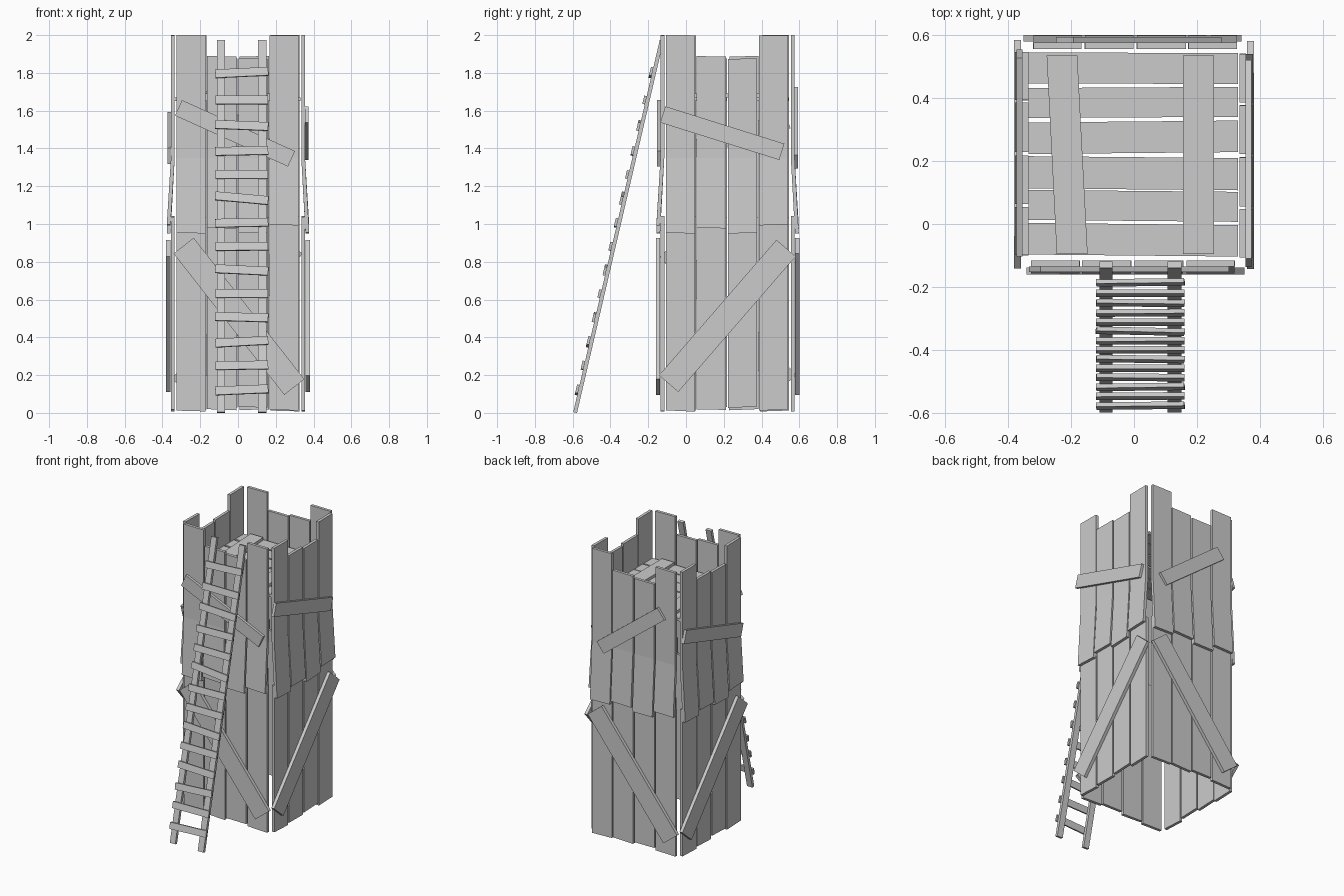
import bpy, bmesh, math, random
from mathutils import Matrix, Vector

if "Cube" in bpy.data.objects:
    bpy.data.objects.remove(bpy.data.objects["Cube"])

random.seed(4)
CENTRE = Matrix.Translation((0, 0.22, 0))


def loft(name, rings, mat=Matrix()):
    """Closed solid through four-cornered rings."""
    bm = bmesh.new()
    loops = [[bm.verts.new(mat @ Vector(p)) for p in r] for r in rings]
    for a, b in zip(loops, loops[1:]):
        for i in range(4):
            j = (i + 1) % 4
            bm.faces.new((a[i], a[j], b[j], b[i]))
    bm.faces.new(loops[0][::-1])
    bm.faces.new(loops[-1])
    bmesh.ops.recalc_face_normals(bm, faces=bm.faces)
    me = bpy.data.meshes.new(name)
    bm.to_mesh(me)
    bm.free()
    ob = bpy.data.objects.new(name, me)
    bpy.context.collection.objects.link(ob)
    return ob


def plank(name, x0, x1, sections, mat):
    """Upright plank; sections are (z, tilt of the cut, inner distance)."""
    rings = []
    for z, t, d in sections:
        rings.append([(x0, -d, z - t), (x1, -d, z + t),
                      (x1, -d - 0.02, z + t), (x0, -d - 0.02, z - t)])
    loft(name, rings, mat)


def board(name, a, b, width, d0, d1, mat):
    """Board on a wall, from a to b in wall (x, z) coordinates."""
    a, b = Vector(a), Vector(b)
    n = Vector((a.y - b.y, b.x - a.x)).normalized() * width / 2
    rings = []
    for p in (a, b):
        lo, hi = p - n, p + n
        rings.append([(lo.x, -d0, lo.y), (hi.x, -d0, hi.y),
                      (hi.x, -d1, hi.y), (lo.x, -d1, lo.y)])
    loft(name, rings, mat)


# Walls: four lower planks, four flared upper planks, two braces each
SPANS = [(-0.325, -0.172), (-0.164, -0.008), (0.003, 0.157), (0.167, 0.32)]
LOW_Z = [0.01, 0.017, 0.03, 0.015]
UP_Z = [0.952, 0.978, 0.952, 0.995]
TOP_Z = [2.0, 1.888, 1.875, 1.998]
WALLS = {
    "front": (((-0.288, 0.885), (0.298, 0.137)), ((-0.315, 1.615), (0.283, 1.345))),
    "right": (((-0.312, 0.155), (0.31, 0.872)), ((-0.343, 1.58), (0.287, 1.382))),
    "back": (((-0.288, 0.885), (0.298, 0.137)), ((-0.25, 1.33), (0.22, 1.69))),
    "left": (((-0.312, 0.155), (0.31, 0.872)), ((-0.32, 1.55), (0.31, 1.36))),
}
for k, (side, (low, up)) in enumerate(WALLS.items()):
    m = CENTRE @ Matrix.Rotation(k * math.pi / 2, 4, 'Z')
    for i, (x0, x1) in enumerate(SPANS):
        t = random.uniform(-0.004, 0.004)
        plank(f"{side}_lower_plank_{i + 1}", x0, x1,
              [(LOW_Z[i], t, 0.335), (1.04, -t, 0.335)], m)
        plank(f"{side}_upper_plank_{i + 1}", x0 - 0.001, x1 - 0.001,
              [(UP_Z[i], t, 0.357), (1.35, 0, 0.335), (TOP_Z[i], t / 3, 0.335)], m)
    board(f"{side}_lower_brace", *low, 0.135, 0.358, 0.38, m)
    board(f"{side}_upper_brace", *up, 0.09, 0.354, 0.373, m)

# Platform floor boards, with two cross boards on top
FLOOR = [(-0.1, 0.0), (0.01, 0.105), (0.11, 0.212), (0.225, 0.325), (0.338, 0.433), (0.445, 0.543)]
for i, (y0, y1) in enumerate(FLOOR):
    s = random.uniform(-0.005, 0.005)
    loft(f"floor_board_{i + 1}",
         [[(x, y0 + q, 1.65), (x, y1 + q, 1.65), (x, y1 + q, 1.67), (x, y0 + q, 1.67)]
          for x, q in ((-0.335, s), (0.33, -s))])
for name, xs in (("left_cross_board", (-0.245, -0.147, -0.277, -0.18)),
                 ("right_cross_board", (0.155, 0.253, 0.155, 0.253))):
    loft(name, [[(a, y, 1.67), (b, y, 1.67), (b, y, 1.69), (a, y, 1.69)]
                for y, a, b in ((-0.095, *xs[:2]), (0.535, *xs[2:]))])

# Ladder rails leaning on the front wall
for name, x0, x1, top in (("left_rail", -0.11, -0.068, 1.97), ("right_rail", 0.106, 0.15, 1.97)):
    loft(name, [[(x0, y, z), (x1, y, z), (x1, y + 0.02, z + dz), (x0, y + 0.02, z + dz)]
                for y, z, dz in ((-0.597, 0.004, -0.004), (-0.139, top + 0.004, -0.004))])

# Ladder rungs nailed to the outside of the rails
lean = math.atan2(0.458, 1.97)
RUNG_Z = [0.12, 0.25, 0.375, 0.505, 0.63, 0.755, 0.88, 1.005, 1.135, 1.26, 1.385, 1.52, 1.655, 1.80]
TILT = [0.006, 0.002, 0.008, -0.004, 0, -0.007, 0.001, 0.003, -0.013, 0, 0.003, -0.006, 0, 0.007]
for i, (z, t) in enumerate(zip(RUNG_Z, TILT)):
    y = -0.597 + 0.458 * z / 1.97
    m = Matrix.Translation((0.02, y, z)) @ Matrix.Rotation(-lean, 4, 'X')
    board(f"rung_{i + 1}", (-0.14, -t), (0.14, t), 0.045, 0.0, 0.014, m)
